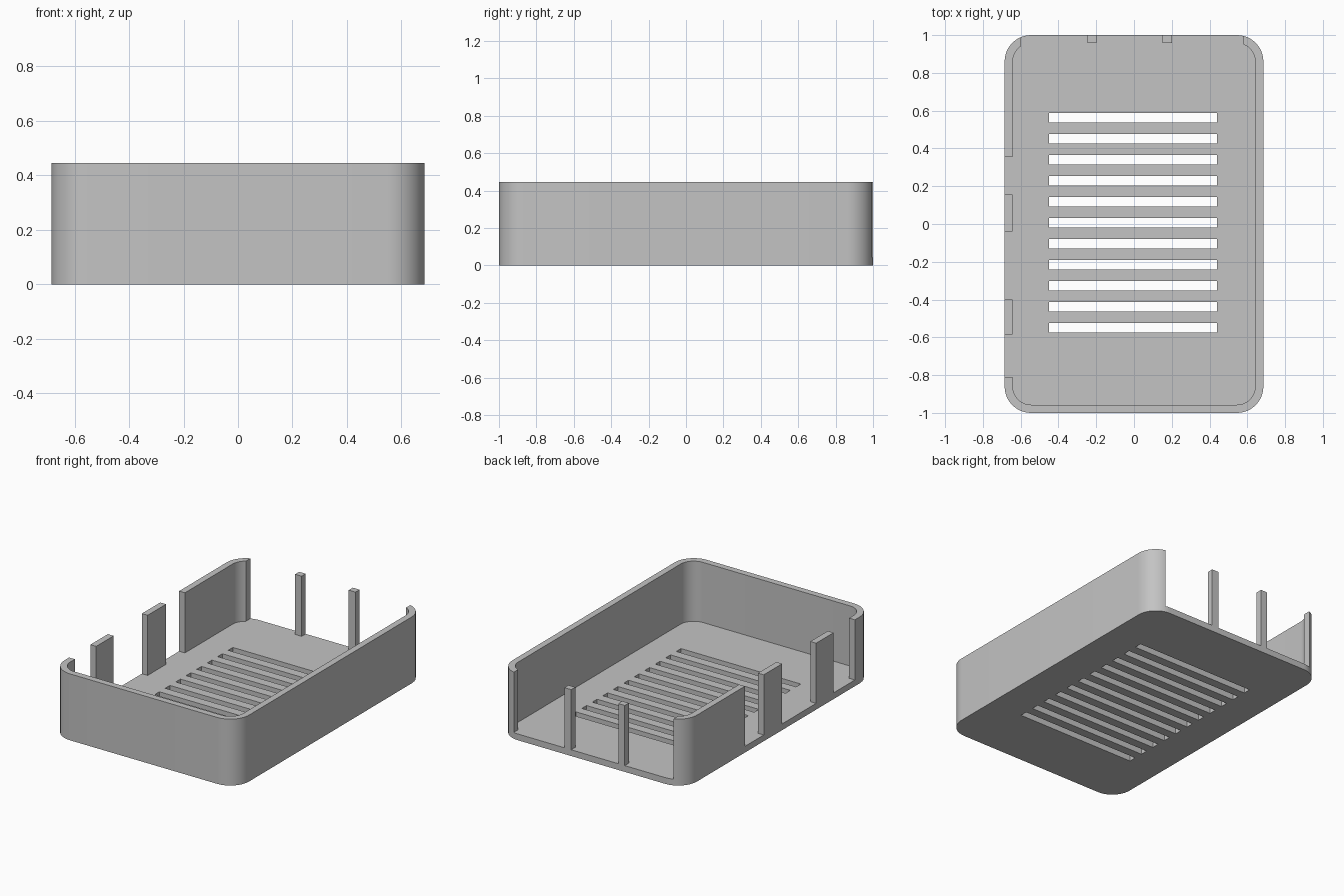
import bpy
import bmesh
from math import pi, radians, cos, sin

default = bpy.data.objects.get("Cube")
if default:
    bpy.data.objects.remove(default, do_unlink=True)

HALF_X, HALF_Y, HEIGHT = 0.685, 1.0, 0.445
WALL, FLOOR, RADIUS = 0.043, 0.042, 0.14
ABOVE = HEIGHT + 0.1

grey = bpy.data.materials.new("grey plastic")
grey.use_nodes = True
GREY = (0.55, 0.55, 0.55, 1)
grey.diffuse_color = GREY
grey.node_tree.nodes["Principled BSDF"].inputs["Base Color"].default_value = GREY


def prism(name, outline, z0, z1):
    """Extrude a flat outline from z0 up to z1."""
    bm = bmesh.new()
    base = bm.faces.new([bm.verts.new((x, y, z0)) for x, y in outline])
    top = bmesh.ops.extrude_face_region(bm, geom=[base])["geom"]
    verts = [v for v in top if isinstance(v, bmesh.types.BMVert)]
    bmesh.ops.translate(bm, verts=verts, vec=(0, 0, z1 - z0))
    bmesh.ops.recalc_face_normals(bm, faces=bm.faces)
    mesh = bpy.data.meshes.new(name)
    bm.to_mesh(mesh)
    bm.free()
    mesh.materials.append(grey)
    obj = bpy.data.objects.new(name, mesh)
    bpy.context.collection.objects.link(obj)
    return obj


def rounded(hx, hy, r, steps=12):
    """Rounded rectangle outline, anticlockwise."""
    points = []
    for quarter, (sx, sy) in enumerate([(1, 1), (-1, 1), (-1, -1), (1, -1)]):
        for i in range(steps + 1):
            a = (quarter + i / steps) * pi / 2
            points.append((sx * (hx - r) + r * cos(a), sy * (hy - r) + r * sin(a)))
    return points


def box(name, x0, x1, y0, y1, z0, z1):
    return prism(name, [(x0, y0), (x1, y0), (x1, y1), (x0, y1)], z0, z1)


tray = prism("case_tray", rounded(HALF_X, HALF_Y, RADIUS), 0, HEIGHT)

# Hollow interior
cutters = [prism("cavity_cutter",
                 rounded(HALF_X - WALL, HALF_Y - WALL, RADIUS - WALL), FLOOR, ABOVE)]

# Back wall openings, leaving two thin posts
for x0, x1 in [(-0.6, -0.246), (-0.198, 0.151), (0.201, 0.58)]:
    cutters.append(box("back_opening_cutter", x0, x1, 0.9, 1.1, FLOOR, ABOVE))

# Right wall port openings
for y0, y1 in [(0.155, 0.355), (-0.4, -0.04), (-0.81, -0.585)]:
    cutters.append(box("port_opening_cutter", -0.8, -0.6, y0, y1, FLOOR, ABOVE))

# Ventilation slots through the floor
for i in range(11):
    y = 0.562 - i * 0.1111
    cutters.append(box("vent_slot_cutter", -0.449, 0.439, y - 0.025, y + 0.025, -0.1, 0.2))

bpy.ops.object.select_all(action="DESELECT")
tray.select_set(True)
bpy.context.view_layer.objects.active = tray
for cutter in cutters:
    cutter.hide_render = True
    cut = tray.modifiers.new("cut", "BOOLEAN")
    cut.operation = "DIFFERENCE"
    cut.solver = "EXACT"
    cut.object = cutter
    bpy.ops.object.modifier_apply(modifier=cut.name)
    bpy.data.objects.remove(cutter, do_unlink=True)

bpy.ops.object.shade_smooth_by_angle(angle=radians(30))
